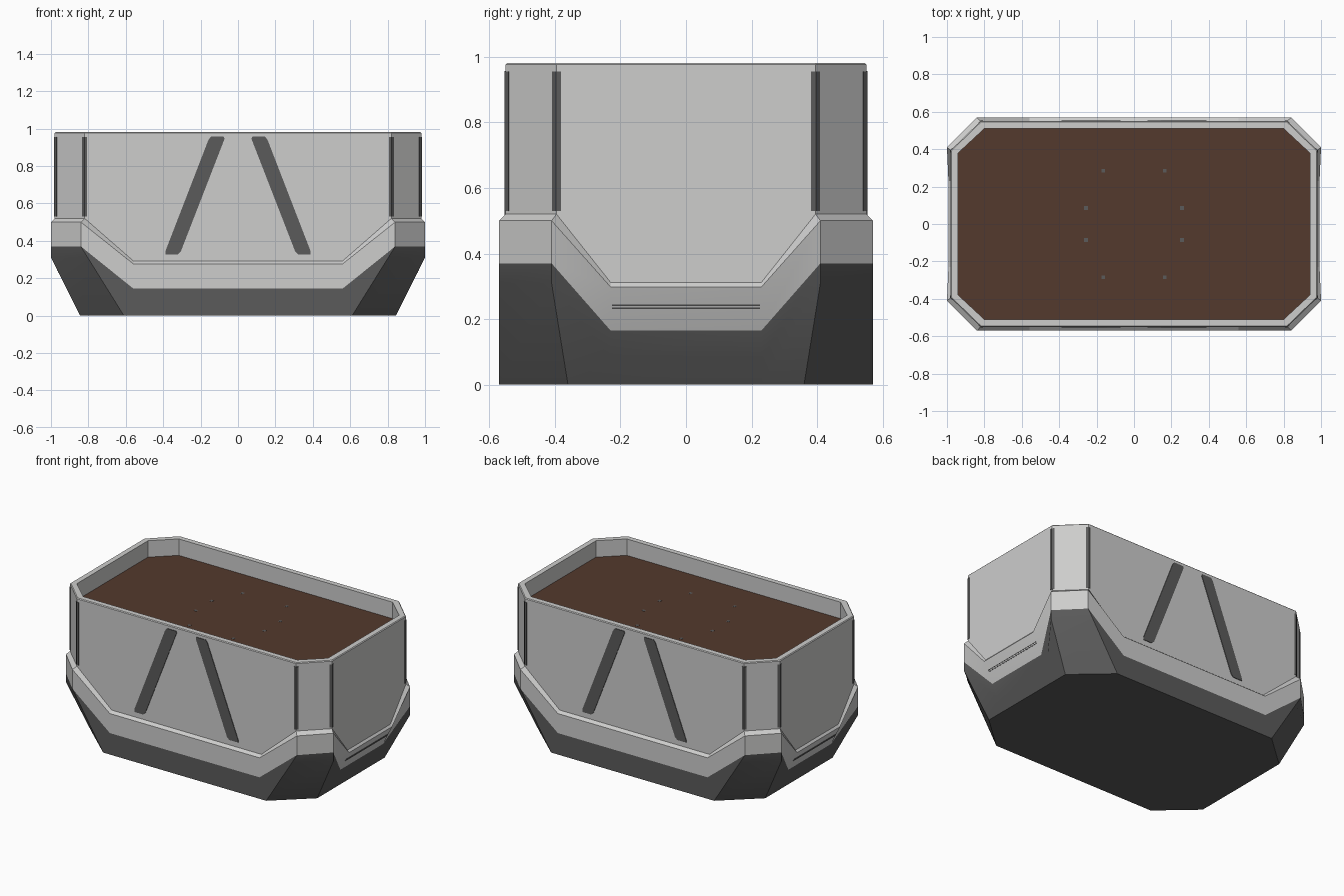
import bpy, bmesh
from mathutils import Vector

if "Cube" in bpy.data.objects:
    bpy.data.objects.remove(bpy.data.objects["Cube"])


def material(name, rgb):
    m = bpy.data.materials.new(name)
    m.diffuse_color = (*rgb, 1)
    m.use_nodes = True
    m.node_tree.nodes["Principled BSDF"].inputs["Base Color"].default_value = m.diffuse_color
    return m


LIGHT = material("light_grey", (0.61, 0.61, 0.605))
DARK = material("dark_grey", (0.105, 0.105, 0.105))
SOIL = material("soil_brown", (0.088, 0.041, 0.026))
SIGNS = [(1, 1), (-1, 1), (-1, -1), (1, -1)]


def finish(bm, name, mat, smooth=False):
    bmesh.ops.recalc_face_normals(bm, faces=bm.faces)
    me = bpy.data.meshes.new(name)
    bm.to_mesh(me)
    bm.free()
    me.materials.append(mat)
    ob = bpy.data.objects.new(name, me)
    bpy.context.collection.objects.link(ob)
    if smooth:
        bpy.ops.object.select_all(action='DESELECT')
        ob.select_set(True)
        bpy.context.view_layer.objects.active = ob
        bpy.ops.object.shade_smooth_by_angle(angle=0.5)
    return ob


def full_ring(quarter):
    """Mirror a quarter outline (from +x round to +y) into a closed ring."""
    pts = []
    for sx, sy in SIGNS:
        q = quarter if sx * sy > 0 else quarter[::-1]
        pts += [(x * sx, y * sy, z) for x, y, z in q]
    return pts


def loft(name, quarters, mat, cap=False, smooth=True):
    bm = bmesh.new()
    rings = [[bm.verts.new(p) for p in full_ring(q)] for q in quarters]
    for lo, hi in zip(rings, rings[1:]):
        n = len(lo)
        for i in range(n):
            j = (i + 1) % n
            bm.faces.new((lo[i], lo[j], hi[j], hi[i]))
    if cap:
        bm.faces.new(rings[0][::-1])
    return finish(bm, name, mat, smooth)


def prism(bm, pts, vec):
    """Add a polygon extruded along vec."""
    a = [bm.verts.new(p) for p in pts]
    b = [bm.verts.new(Vector(p) + Vector(vec)) for p in pts]
    bm.faces.new(a)
    bm.faces.new(b)
    for i in range(len(a)):
        j = (i + 1) % len(a)
        bm.faces.new((a[i], a[j], b[j], b[i]))


def octagon(x, y, cx, cy, z):
    return [(x, 0.23, z), (x, cy, z), (cx, y, z), (0.56, y, z)]


# Outlines from the ground up: end, end corner, side corner, side
foot = [(0.845, 0.23, 0), (0.845, 0.36, 0), (0.61, 0.57, 0), (0.56, 0.57, 0)]
knee = [(0.886, 0.23, 0.083), (1.0, 0.41, 0.31), (0.803, 0.57, 0.31), (0.56, 0.57, 0.083)]
seam = [(0.927, 0.23, 0.165), (1.0, 0.41, 0.37), (0.84, 0.57, 0.37), (0.56, 0.57, 0.145)]
band = [(0.992, 0.23, 0.298), (1.0, 0.41, 0.50), (0.84, 0.57, 0.50), (0.56, 0.57, 0.277)]
ledge = [(0.98, 0.23, 0.312), (0.98, 0.395, 0.52), (0.82, 0.55, 0.52), (0.56, 0.55, 0.293)]

# Dark tapered base, light band above it, and planter walls with rim
loft("tapered_base", [foot, knee, seam], DARK, cap=True)
loft("skirt_band", [seam, band, ledge], LIGHT)
loft("planter_wall", [ledge,
                      octagon(0.98, 0.55, 0.82, 0.395, 0.976),
                      octagon(0.975, 0.545, 0.818, 0.393, 0.981),
                      octagon(0.94, 0.51, 0.80, 0.38, 0.981),
                      octagon(0.94, 0.51, 0.80, 0.38, 0.86)], LIGHT)

# Soil surface
bm = bmesh.new()
bm.faces.new([bm.verts.new(p) for p in full_ring(octagon(0.941, 0.511, 0.80, 0.38, 0.87))])
finish(bm, "soil", SOIL)

# Small specks in the soil
bm = bmesh.new()
for sx, sy in SIGNS:
    for x, y in ((0.165, 0.285), (0.257, 0.085)):
        c = [(x * sx + 0.01 * a, y * sy + 0.01 * b, 0.868) for a, b in SIGNS]
        prism(bm, c, (0, 0, 0.003))
finish(bm, "soil_specks", DARK)

# Slanted stripes on both long sides
bm = bmesh.new()
outline = [(0.145, 0.957), (0.077, 0.957), (0.072, 0.945), (0.305, 0.345),
           (0.322, 0.328), (0.388, 0.328), (0.388, 0.345), (0.158, 0.94)]
for sx, sy in SIGNS:
    prism(bm, [(x * sx, 0.546 * sy, z) for x, z in outline], (0, 0.008 * sy, 0))
finish(bm, "slanted_stripes", DARK)

# Strips folded over the vertical corner edges
bm = bmesh.new()
for sx, sy in SIGNS:
    side = [(0.806, 0.548), (0.806, 0.553), (0.821, 0.553), (0.833, 0.541), (0.830, 0.538)]
    end = [(0.978, 0.381), (0.983, 0.381), (0.983, 0.396), (0.971, 0.408), (0.968, 0.405)]
    for section in (side, end):
        prism(bm, [(x * sx, y * sy, 0.53) for x, y in section], (0, 0, 0.425))
finish(bm, "corner_strips", DARK)

# Fine groove lines on the sloping ends
bm = bmesh.new()
for s in (1, -1):
    for z in (0.234, 0.243):
        line = [(s * (0.927 + 0.485 * (h - 0.165)), y, h)
                for y, h in ((-0.225, z - 0.002), (0.225, z - 0.002),
                             (0.225, z + 0.002), (-0.225, z + 0.002))]
        prism(bm, line, (0.002 * s, 0, -0.001))
finish(bm, "end_grooves", DARK)
